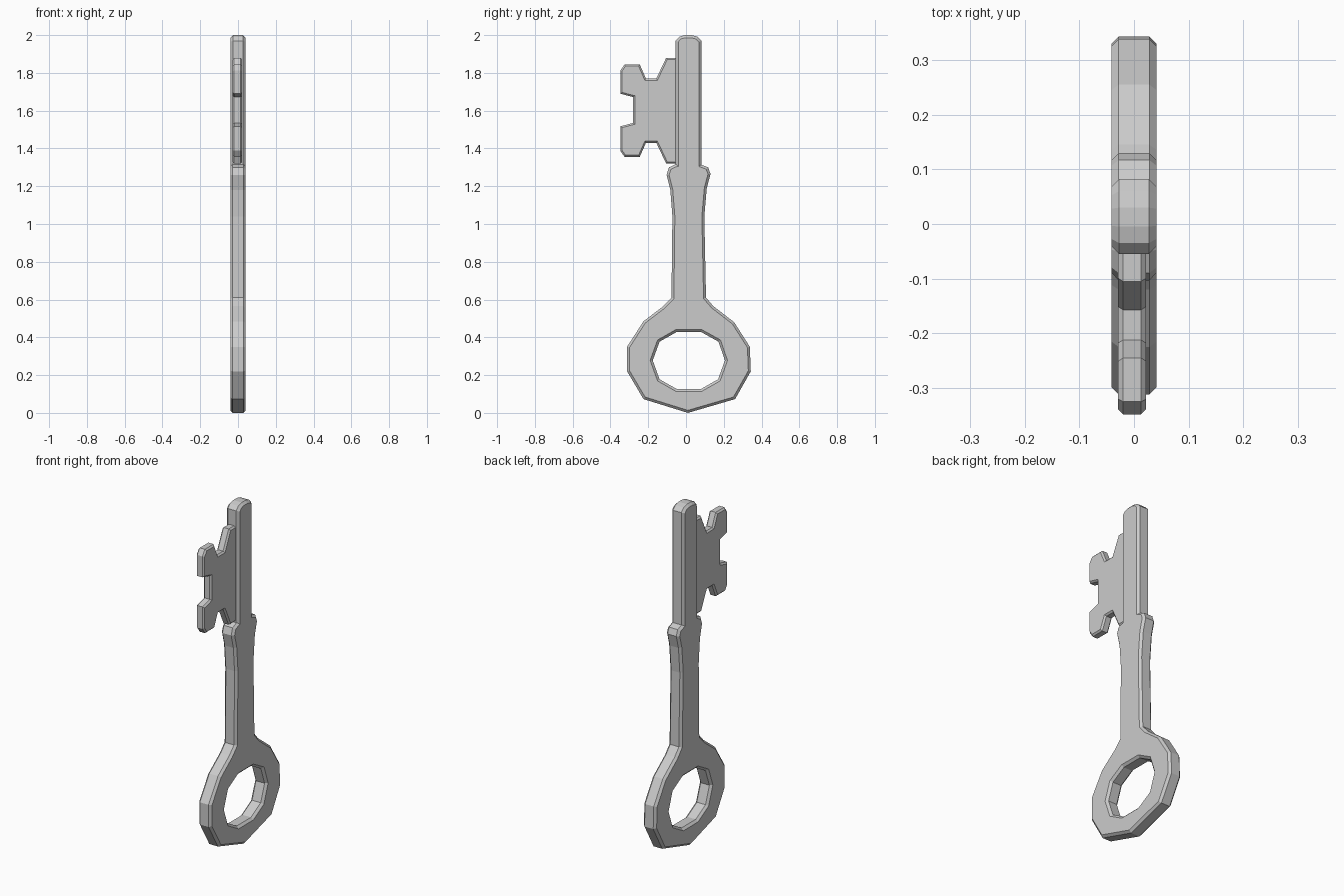
import bpy
from math import radians

if "Cube" in bpy.data.objects:
    bpy.data.objects.remove(bpy.data.objects["Cube"])


def plate(name, loops, x_min, x_max, chamfer):
    """Chamfered plate from closed (y, z) outlines; later loops are holes."""
    cu = bpy.data.curves.new(name, 'CURVE')
    cu.dimensions = '2D'
    cu.fill_mode = 'BOTH'
    cu.bevel_depth = chamfer
    cu.bevel_resolution = 0
    cu.offset = -chamfer
    cu.extrude = (x_max - x_min) / 2 - chamfer
    for pts in loops:
        sp = cu.splines.new('POLY')
        sp.points.add(len(pts) - 1)
        for p, (y, z) in zip(sp.points, pts):
            p.co = (y, z, 0, 1)
        sp.use_cyclic_u = True
    ob = bpy.data.objects.new(name, cu)
    bpy.context.collection.objects.link(ob)
    # outline plane becomes YZ, thickness runs along X
    ob.rotation_euler = (radians(90), 0, radians(90))
    ob.location.x = (x_min + x_max) / 2
    bpy.ops.object.select_all(action='DESELECT')
    ob.select_set(True)
    bpy.context.view_layer.objects.active = ob
    bpy.ops.object.convert(target='MESH')
    ob = bpy.context.object
    ob.data.polygons.foreach_set('use_smooth', [False] * len(ob.data.polygons))
    return ob


# Bow, grip and collar in one faceted plate with a ten-sided hole
body = [(0.01, 0.0), (0.26, 0.073), (0.343, 0.22), (0.338, 0.35), (0.255, 0.48),
        (0.145, 0.565), (0.106, 0.61), (0.097, 1.04), (0.11, 1.19), (0.13, 1.265),
        (0.117, 1.30), (0.07, 1.318), (-0.05, 1.318), (-0.09, 1.30), (-0.103, 1.26),
        (-0.083, 1.18), (-0.072, 1.04), (-0.077, 0.61), (-0.12, 0.565),
        (-0.225, 0.485), (-0.312, 0.35), (-0.312, 0.22), (-0.225, 0.073)]
hole = [(-0.05, 0.428), (0.08, 0.428), (0.172, 0.377), (0.206, 0.278),
        (0.17, 0.178), (0.08, 0.127), (-0.05, 0.127), (-0.14, 0.178),
        (-0.176, 0.278), (-0.14, 0.377)]
plate("bow_and_grip", [body, hole], -0.041, 0.041, 0.013)

# Straight shaft with a rounded tip
shaft = [(-0.055, 1.25), (0.082, 1.25), (0.082, 1.97), (0.06, 1.992), (0.03, 2.0),
         (-0.005, 2.0), (-0.035, 1.992), (-0.055, 1.97)]
plate("shaft", [shaft], -0.041, 0.041, 0.014)

# Toothed bit: lower half outline mirrored about its middle height
mid = 1.6
upper = [(-0.28, 1.672), (-0.348, 1.69), (-0.348, 1.812), (-0.325, 1.845),
         (-0.245, 1.845), (-0.212, 1.77), (-0.157, 1.77), (-0.105, 1.88), (0.0, 1.88)]
lower = [(y, 2 * mid - z + (0.007 if z < 1.75 else 0)) for y, z in reversed(upper)]
plate("bit", [upper + [(y, z) for y, z in lower]], -0.029, 0.022, 0.009)
